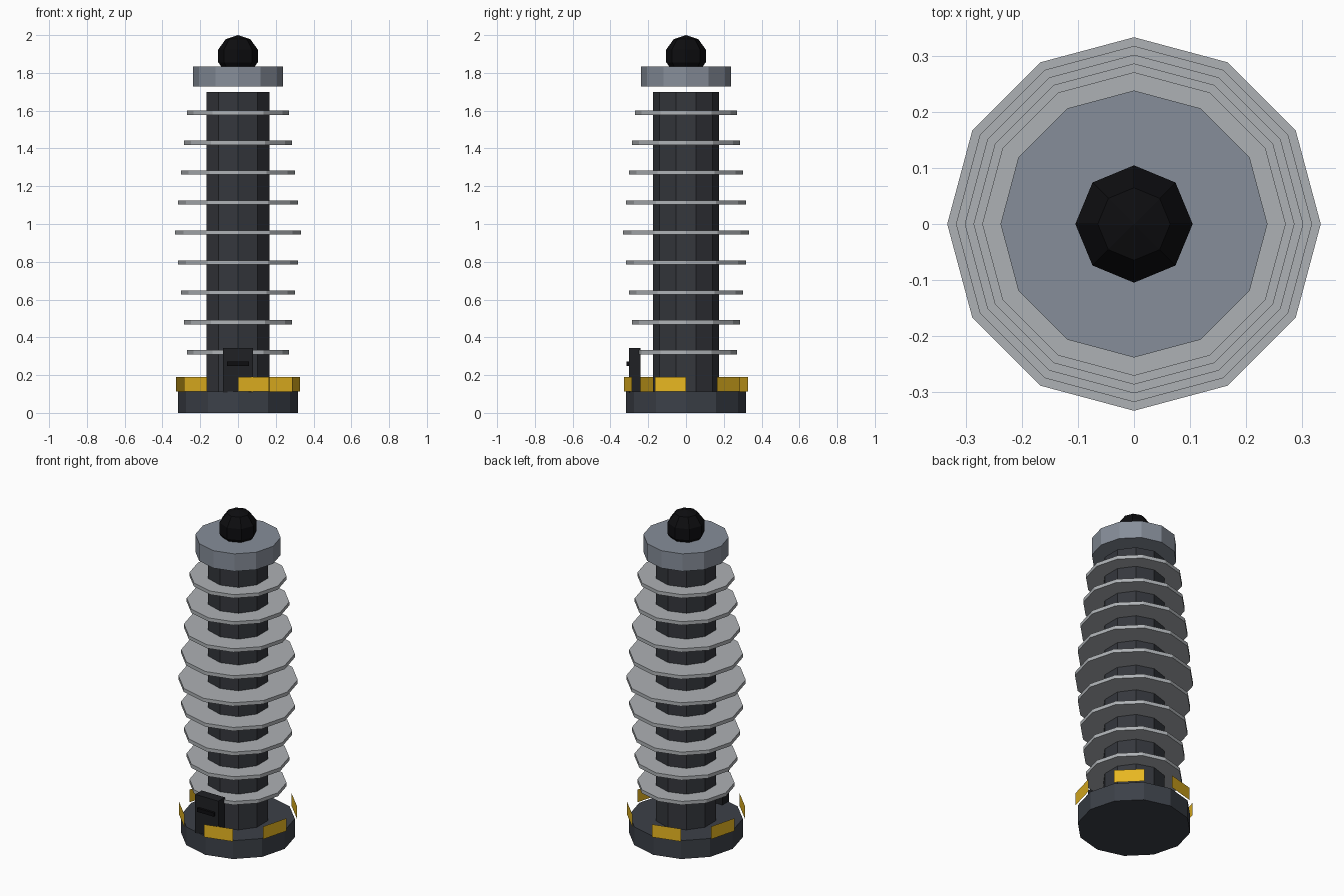
import bpy, bmesh
from math import cos, sin, radians

if "Cube" in bpy.data.objects:
    bpy.data.objects.remove(bpy.data.objects["Cube"])


def material(name, rgb):
    m = bpy.data.materials.new(name)
    m.diffuse_color = (*rgb, 1)
    m.use_nodes = True
    m.node_tree.nodes["Principled BSDF"].inputs["Base Color"].default_value = m.diffuse_color
    return m


BASE = material("dark slate", (0.045, 0.052, 0.065))
CORE = material("charcoal", (0.035, 0.038, 0.046))
FIN = material("light grey", (0.42, 0.44, 0.46))
CAP = material("blue grey", (0.24, 0.27, 0.32))
BLACK = material("black", (0.004, 0.004, 0.005))
BOX = material("near black", (0.014, 0.015, 0.018))
YELLOW = material("warning yellow", (0.80, 0.47, 0.015))


def finish(name, mat):
    ob = bpy.context.object
    ob.name = name
    ob.data.materials.append(mat)
    return ob


def cylinder(name, sides, r, z0, z1, mat):
    bpy.ops.mesh.primitive_cylinder_add(vertices=sides, radius=r, depth=z1 - z0,
                                        location=(0, 0, (z0 + z1) / 2))
    return finish(name, mat)


def box(name, lo, hi, mat):
    bpy.ops.mesh.primitive_cube_add(size=1, location=[(a + b) / 2 for a, b in zip(lo, hi)])
    bpy.context.object.scale = [b - a for a, b in zip(lo, hi)]
    return finish(name, mat)


# Base, core and cap
cylinder("base", 12, 0.317, 0, 0.113, BASE)
cylinder("core", 10, 0.175, 0.106, 1.70, CORE)
cylinder("cap", 12, 0.238, 1.728, 1.835, CAP)

# Faceted ball on top
bpy.ops.mesh.primitive_uv_sphere_add(segments=8, ring_count=5, radius=0.11,
                                     location=(0, 0, 1.89))
finish("top_ball", BLACK)

# Nine fins, widest in the middle
for i in range(9):
    z = 0.321 + i * 0.1585
    cylinder(f"fin_{i + 1}", 12, 0.333 - 0.0156 * abs(i - 4), z - 0.011, z + 0.011, FIN)

# Yellow band: every other facet of a thin 12-sided ring
bm = bmesh.new()
for k in range(6):
    a, b = radians(60 * k - 30), radians(60 * k)
    R = 0.329
    bm.faces.new([bm.verts.new((R * cos(t), R * sin(t), z))
                  for t, z in ((a, 0.113), (b, 0.113), (b, 0.191), (a, 0.191))])
me = bpy.data.meshes.new("warning_band")
bm.to_mesh(me)
bm.free()
me.materials.append(YELLOW)
bpy.context.collection.objects.link(bpy.data.objects.new("warning_band", me))

# Control box with slot on the front
box("control_box", (-0.079, -0.302, 0.108), (0.079, -0.24, 0.344), BOX)
box("control_slot", (-0.057, -0.316, 0.248), (0.057, -0.295, 0.271), BLACK)
